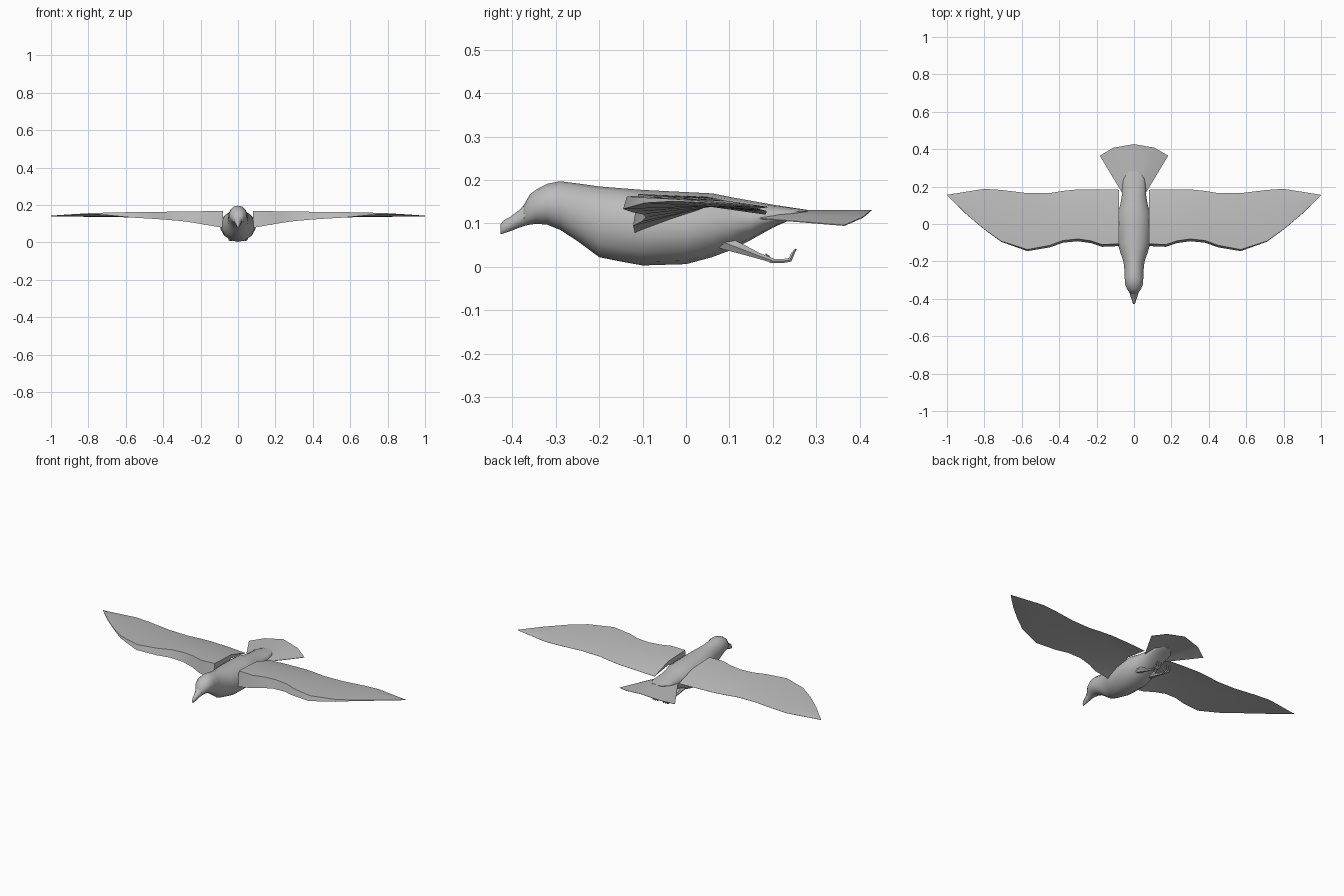
import bpy, bmesh, math
from mathutils import Vector

grey = bpy.data.materials.new("feather grey")
grey.diffuse_color = (0.5, 0.5, 0.5, 1)


def make(name, rings, closed=True, caps=True, smooth=40):
    """Skin a list of equal-length point rings into one object."""
    bm = bmesh.new()
    vs = [[bm.verts.new(p) for p in r] for r in rings]
    n = len(rings[0])
    for a, b in zip(vs, vs[1:]):
        for i in range(n if closed else n - 1):
            j = (i + 1) % n
            bm.faces.new((a[i], a[j], b[j], b[i]))
    if caps:
        bm.faces.new(vs[0])
        bm.faces.new(vs[-1])
    bmesh.ops.remove_doubles(bm, verts=bm.verts, dist=0.0003)
    bmesh.ops.recalc_face_normals(bm, faces=bm.faces)
    me = bpy.data.meshes.new(name)
    bm.to_mesh(me)
    bm.free()
    ob = bpy.data.objects.new(name, me)
    bpy.context.collection.objects.link(ob)
    me.materials.append(grey)
    bpy.ops.object.select_all(action='DESELECT')
    ob.select_set(True)
    bpy.context.view_layer.objects.active = ob
    bpy.ops.object.shade_smooth_by_angle(angle=math.radians(smooth))
    return ob


def loft(name, stations, n=14):
    """Stations along y: (y, top z, bottom z, half width)."""
    rings = []
    for y, t, b, w in stations:
        c, h = (t + b) / 2, (t - b) / 2
        rings.append([(w * math.sin(k * math.tau / n), y,
                       c + h * math.cos(k * math.tau / n)) for k in range(n)])
    return make(name, rings, smooth=60)


def tube(name, path, n=6):
    """Round limb through (x, y, z, radius) points."""
    pts = [Vector(p[:3]) for p in path]
    rings = []
    for i, p in enumerate(pts):
        d = (pts[min(i + 1, len(pts) - 1)] - pts[max(i - 1, 0)]).normalized()
        u = Vector((1, 0, 0))
        u = (u - d * u.dot(d)).normalized()
        v = d.cross(u)
        r = path[i][3]
        rings.append([p + r * (u * math.cos(k * math.tau / n) + v * math.sin(k * math.tau / n))
                      for k in range(n)])
    return make(name, rings, smooth=50)


# Body with head, tapering to the rump
loft("body", [
    (-0.375, 0.140, 0.094, 0.020), (-0.360, 0.166, 0.097, 0.030),
    (-0.345, 0.178, 0.099, 0.040), (-0.320, 0.191, 0.097, 0.049),
    (-0.290, 0.197, 0.085, 0.051), (-0.250, 0.192, 0.059, 0.052),
    (-0.200, 0.185, 0.022, 0.058), (-0.150, 0.181, 0.012, 0.076),
    (-0.100, 0.177, 0.003, 0.090), (0.000, 0.172, 0.006, 0.095),
    (0.060, 0.169, 0.022, 0.090), (0.100, 0.161, 0.037, 0.076),
    (0.150, 0.152, 0.062, 0.067), (0.200, 0.143, 0.090, 0.064),
    (0.240, 0.137, 0.108, 0.058), (0.280, 0.131, 0.126, 0.030)])

# Beak, hooked slightly down at the tip
loft("beak", [
    (-0.360, 0.155, 0.098, 0.026), (-0.385, 0.130, 0.090, 0.019),
    (-0.405, 0.115, 0.082, 0.012), (-0.420, 0.107, 0.077, 0.008),
    (-0.427, 0.098, 0.075, 0.004)], n=8)

# Wings: (x, leading y, lower z, upper z, trailing y, trailing z)
SECTIONS = [
    (0.080, -0.118, 0.078, 0.168, 0.183, 0.120), (0.170, -0.122, 0.094, 0.167, 0.185, 0.124),
    (0.230, -0.102, 0.104, 0.166, 0.185, 0.126), (0.300, -0.092, 0.114, 0.165, 0.185, 0.128),
    (0.380, -0.100, 0.121, 0.164, 0.177, 0.130), (0.450, -0.125, 0.126, 0.163, 0.165, 0.132),
    (0.570, -0.145, 0.133, 0.162, 0.165, 0.134), (0.710, -0.095, 0.147, 0.159, 0.182, 0.136),
    (0.800, -0.030, 0.151, 0.156, 0.188, 0.137), (0.900, 0.055, 0.147, 0.150, 0.172, 0.138),
    (1.000, 0.154, 0.139, 0.140, 0.156, 0.139)]
for side, sx in (("left", -1), ("right", 1)):
    rings = []
    for x, ly, lo, hi, ty, tz in SECTIONS:
        my = ly + (ty - ly) * 0.56
        mid = 0.141
        top = max(mid + 0.002, mid + (hi - mid) * 0.75)
        edge = min(0.012, (hi - lo) * 0.3)
        rings.append([(sx * x, ly, lo), (sx * x, ly + edge, hi), (sx * x, my, top),
                      (sx * x, ty, tz + 0.001), (sx * x, ty, tz), (sx * x, my, mid - 0.002)])
    make(side + "_wing", rings, smooth=35)

# Tail: thin arched fan, (half width, outer y, z) from the middle outwards
outer = [(0, 0.427, 0.131), (0.11, 0.408, 0.115), (0.183, 0.365, 0.096)]
inner = [(0, 0.200, 0.131), (0.04, 0.190, 0.124), (0.066, 0.170, 0.112)]


def arch(half):
    return [(-x, y, z) for x, y, z in half[:0:-1]] + half


fan = [[(x, y, z) for x, y, z in arch(h)] + [(x, y, z - 0.002) for x, y, z in arch(h)[::-1]]
       for h in (inner, outer)]
make("tail", fan, smooth=35)

# Legs tucked back, with curled toes
for side, sx in (("left", -1), ("right", 1)):
    tube(side + "_leg", [
        (sx * 0.040, 0.045, 0.066, 0.012), (sx * 0.042, 0.090, 0.055, 0.018),
        (sx * 0.040, 0.130, 0.040, 0.013), (sx * 0.036, 0.165, 0.026, 0.008),
        (sx * 0.034, 0.200, 0.014, 0.006)])
    for k, dx in enumerate((-0.014, 0, 0.014)):
        x = sx * 0.034
        tube(f"{side}_toe_{k + 1}", [
            (x, 0.192, 0.014, 0.005), (x + dx * 0.7, 0.222, 0.013, 0.005),
            (x + dx, 0.240, 0.016, 0.005), (x + dx, 0.246, 0.030, 0.004),
            (x + dx, 0.253, 0.041, 0.002)], n=5)
    tube(side + "_back_toe", [
        (sx * 0.034, 0.195, 0.015, 0.004), (sx * 0.030, 0.190, 0.024, 0.003),
        (sx * 0.028, 0.183, 0.030, 0.001)], n=5)
